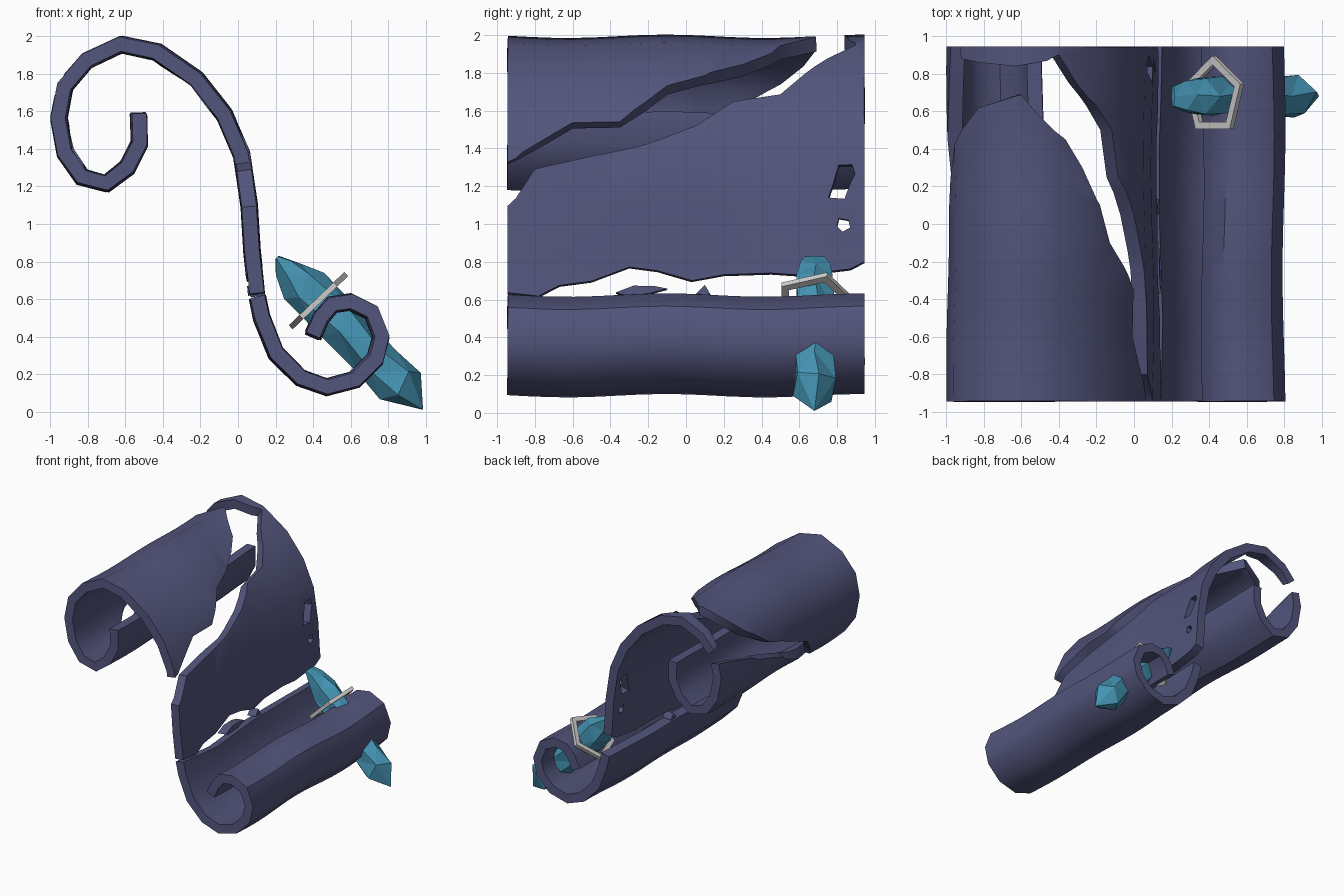
import bpy, bmesh, math
from mathutils import Vector, geometry

if "Cube" in bpy.data.objects:
    bpy.data.objects.remove(bpy.data.objects["Cube"])

def material(name, rgb):
    m = bpy.data.materials.new(name)
    m.diffuse_color = (*rgb, 1)
    m.use_nodes = True
    m.node_tree.nodes["Principled BSDF"].inputs["Base Color"].default_value = m.diffuse_color
    return m

def add_object(name, bm, mat=None):
    me = bpy.data.meshes.new(name)
    bm.to_mesh(me)
    bm.free()
    ob = bpy.data.objects.new(name, me)
    bpy.context.collection.objects.link(ob)
    if mat:
        me.materials.append(mat)
    return ob

def inside(p, poly):
    hit = False
    for (ax, ay), (bx, by) in zip(poly, poly[1:] + poly[:1]):
        if (ay > p[1]) != (by > p[1]) and p[0] < ax + (p[1] - ay) * (bx - ax) / (by - ay):
            hit = not hit
    return hit

# S-shaped cross-section of the scroll (x, z), inner upper curl to inner lower curl
PROFILE = [(-.53, 1.585), (-.525, 1.43), (-.59, 1.30), (-.70, 1.215), (-.83, 1.25), (-.92, 1.38),
           (-.953, 1.56), (-.92, 1.73), (-.80, 1.87), (-.62, 1.955), (-.43, 1.915), (-.22, 1.77),
           (-.07, 1.58), (.02, 1.37), (.06, 1.1), (.075, .85), (.10, .62), (.125, .5), (.20, .31),
           (.33, .18), (.47, .13), (.62, .17), (.73, .28), (.76, .4), (.71, .53), (.60, .585),
           (.50, .57), (.44, .50), (.40, .405)]
N, HALF, SC = len(PROFILE) - 1, .945, .15

def wall(yz):
    """(y, z) on the upright part of the sheet -> (profile position, y)"""
    out = []
    for y, z in yz:
        for k in range(9, 20):
            z0, z1 = PROFILE[k][1], PROFILE[k + 1][1]
            if z1 <= z <= z0:
                out.append((k + (z0 - z) / (z0 - z1), y))
                break
    return out

# tear that winds around the upper roll
upper_tear = wall([(-1.05, 1.27), (-.9, 1.34), (-.75, 1.44), (-.6, 1.53), (-.35, 1.525), (-.22, 1.61),
                   (-.1, 1.70), (.1, 1.76), (.3, 1.82), (.45, 1.88), (.6, 1.935)])
upper_tear += [(9.1, .69), (8, .62), (7.3, .5), (6.3, .25), (5.8, 0), (5.2, -.28), (4.3, -.42),
               (3.6, -.5), (4.3, -.2), (5.1, .03), (5.6, .25), (6.1, .5), (6.5, .8), (6.8, 1.05),
               (7.1, 1.05), (7.3, .88), (8, .86), (9, .84), (9.8, .87), (10.05, .9)]
upper_tear += wall([(.75, 1.84), (.68, 1.8), (.5, 1.67), (.25, 1.63), (.05, 1.5), (-.15, 1.42),
                    (-.25, 1.39), (-.5, 1.36), (-.8, 1.29), (-.9, 1.13), (-1.05, 1.0)])
# tear above the lower roll, with two loose scraps left in it
lower_tear = wall([(-1.05, .635), (-.78, .62), (-.67, .68), (-.5, .70), (-.3, .765), (-.15, .74),
                   (.03, .69), (.2, .73), (.45, .745), (.6, .73), (.87, .75), (1.05, .84),
                   (1.05, .605), (.7, .61), (.4, .615), (0, .60), (-.5, .585), (-.8, .605), (-1.05, .615)])
scraps = [wall([(-.37, .635), (-.28, .665), (-.17, .66), (-.1, .645), (-.2, .62), (-.34, .62)]),
          wall([(.05, .62), (.1, .67), (.13, .62)])]
# small holes near the back edge
holes = [wall([(.755, 1.13), (.84, 1.12), (.87, 1.2), (.895, 1.25), (.88, 1.3), (.81, 1.3), (.78, 1.2)]),
         wall([(.80, .98), (.83, .95), (.87, .97), (.86, 1.01), (.81, 1.02)])]
tears = [upper_tear, lower_tear] + holes

def bend(s, y):
    k = min(int(s), N - 1)
    f = s - k
    (x0, z0), (x1, z1) = PROFILE[k], PROFILE[k + 1]
    return (x0 + f * (x1 - x0) + .008 * math.sin(4 * y + s * .25), y,
            z0 + f * (z1 - z0) + .009 * math.sin(6 * y + 2.2))

# flat sheet triangulated around the tears, then bent along the profile
M = 16
pts = [(s * SC, HALF * (2 * j / M - 1)) for s in range(N + 1) for j in range(M + 1)]
edges = [(s * (M + 1) + j, s * (M + 1) + j + 1) for s in range(N + 1) for j in range(M)]
edges += [(s * (M + 1) + j, (s + 1) * (M + 1) + j) for s in range(N) for j in (0, M)]
for poly in tears + scraps:
    b = len(pts)
    pts += [(s * SC, y) for s, y in poly]
    edges += [(b + i, b + (i + 1) % len(poly)) for i in range(len(poly))]
vs, _, fs, *_ = geometry.delaunay_2d_cdt([Vector(p) for p in pts], edges, [], 0, 1e-5)
bm = bmesh.new()
bv = [bm.verts.new(bend(min(max(v.x / SC, 0), N), v.y)) for v in vs]
for f in fs:
    c = sum((vs[i] for i in f), Vector((0, 0))) / len(f)
    p = (c.x / SC, c.y)
    if abs(c.y) > HALF or not 0 < p[0] < N:
        continue
    if any(inside(p, t) for t in tears) and not any(inside(p, t) for t in scraps):
        continue
    bm.faces.new([bv[i] for i in f])
bmesh.ops.delete(bm, geom=[v for v in bm.verts if not v.link_faces], context='VERTS')
scroll = add_object("torn_scroll", bm, material("scroll_blue", (.085, .09, .2)))
mod = scroll.modifiers.new("thickness", 'SOLIDIFY')
mod.thickness, mod.offset = .078, 0
bpy.context.view_layer.objects.active = scroll
scroll.select_set(True)
bpy.ops.object.modifier_apply(modifier=mod.name)
bpy.ops.object.shade_smooth_by_angle(angle=math.radians(40))

# shared slanted axis of the crystal and the ring
TOP = Vector((.20, .68, .83))
U = Vector((.69, 0, -.72)).normalized()
W = Vector((.72, 0, .69)).normalized()
Y = Vector((0, 1, 0))

def on_axis(t, w, y):
    return TOP + U * t + W * w + Y * y

def bridge(bm, a, b):
    n = len(a)
    for i in range(n):
        bm.faces.new((a[i], a[(i + 1) % n], b[(i + 1) % n], b[i]))

# crystal: six-sided rings (distance, width, depth, turn) ending in a point
bm = bmesh.new()
rings = []
for t, rw, ry, turn in [(.01, .012, .06, 0), (.1, .07, .09, .1), (.22, .125, .11, 0), (.5, .125, .12, .25),
                        (.78, .115, .115, 0), (.96, .13, .12, .2)]:
    rings.append([bm.verts.new(on_axis(t + .025 * (-1) ** i * (t > .05), rw * math.cos(i * math.pi / 3 + turn),
                                       ry * math.sin(i * math.pi / 3 + turn))) for i in range(6)])
for a, b in zip(rings, rings[1:]):
    bridge(bm, a, b)
bm.faces.new(rings[0][::-1])
tip = bm.verts.new(on_axis(1.135, 0, 0))
for i in range(6):
    bm.faces.new((rings[-1][i], rings[-1][(i + 1) % 6], tip))
bmesh.ops.triangulate(bm, faces=bm.faces[:])
bmesh.ops.recalc_face_normals(bm, faces=bm.faces[:])
add_object("crystal", bm, material("crystal_teal", (.06, .30, .46)))

# five-sided ring around the crystal
bm = bmesh.new()
loops = []
for r, t in [(.215, .315), (.215, .345), (.168, .345), (.168, .315)]:
    ang = [math.radians(90 + 72 * i) for i in range(5)]
    loops.append([bm.verts.new(on_axis(t, r * math.cos(a), r * math.sin(a))) for a in ang])
for i in range(4):
    bridge(bm, loops[i], loops[(i + 1) % 4])
bmesh.ops.recalc_face_normals(bm, faces=bm.faces[:])
add_object("crystal_ring", bm)
